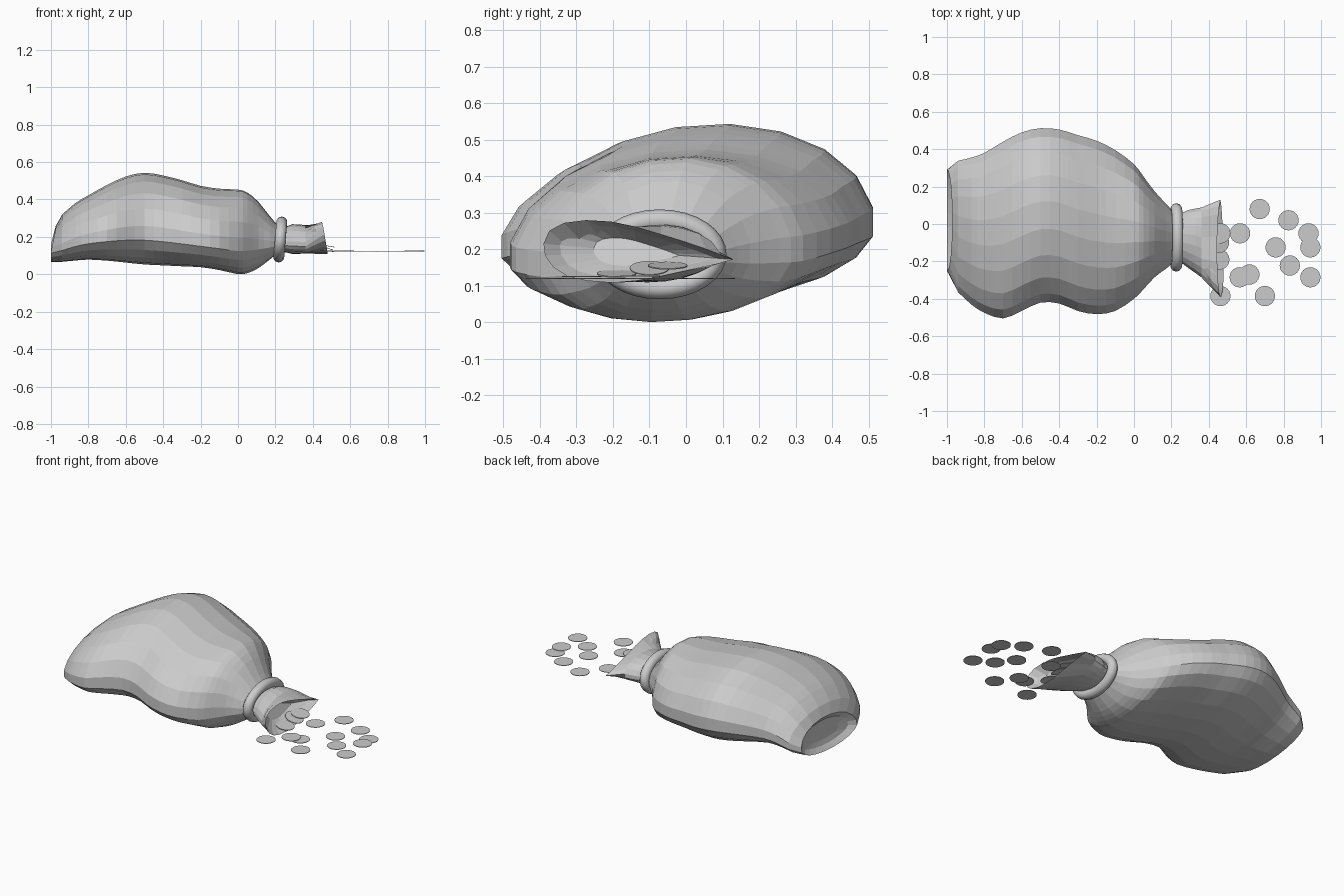
import bpy, bmesh, math
from mathutils import Matrix, Vector

if "Cube" in bpy.data.objects:
    bpy.data.objects.remove(bpy.data.objects["Cube"])

N = 20


def finish(bm, name, angle=None):
    bmesh.ops.recalc_face_normals(bm, faces=bm.faces)
    me = bpy.data.meshes.new(name)
    bm.to_mesh(me)
    bm.free()
    ob = bpy.data.objects.new(name, me)
    bpy.context.collection.objects.link(ob)
    if angle:
        bpy.ops.object.select_all(action='DESELECT')
        ob.select_set(True)
        bpy.context.view_layer.objects.active = ob
        bpy.ops.object.shade_smooth_by_angle(angle=math.radians(angle))
    return ob


def section(x, y0, y1, z0, z1, tilt=0, shear=0.03):
    # slumped oval: widest below the middle, slightly sheared
    shear *= (y1 - y0)
    zm = z0 + 0.38 * (z1 - z0)
    up = math.sqrt(max((z1 - zm) ** 2 - shear ** 2, 0))
    dn = math.sqrt(max((zm - z0) ** 2 - shear ** 2, 0))
    f = 1 / math.cos(math.pi / N)
    pts = []
    for k in range(N):
        a = 2 * math.pi * (k + 0.5) / N
        c, s = f * math.cos(a), f * math.sin(a)
        pts.append((x + tilt * max(s, 0), (y0 + y1) / 2 + (y1 - y0) / 2 * c,
                    zm + shear * c + (up if s > 0 else dn) * s))
    return pts


def smooth_stations(st):
    # Catmull-Rom: one extra station between each pair
    out = []
    for i in range(len(st) - 1):
        p0, p1, p2, p3 = st[max(i - 1, 0)], st[i], st[i + 1], st[min(i + 2, len(st) - 1)]
        out.append(p1)
        out.append(tuple((9 * (b + c) - a - d) / 16 for a, b, c, d in zip(p0, p1, p2, p3)))
    return out + [st[-1]]


# Sack body: x, y min, y max, z min, z max
stations = [
    (-0.94, -0.365, 0.338, 0.068, 0.318),
    (-0.87, -0.43, 0.355, 0.075, 0.378),
    (-0.80, -0.475, 0.38, 0.08, 0.42),
    (-0.70, -0.505, 0.44, 0.075, 0.475),
    (-0.60, -0.465, 0.49, 0.065, 0.52),
    (-0.50, -0.42, 0.512, 0.055, 0.54),
    (-0.40, -0.425, 0.505, 0.05, 0.525),
    (-0.30, -0.465, 0.475, 0.045, 0.50),
    (-0.20, -0.482, 0.445, 0.04, 0.47),
    (-0.10, -0.465, 0.395, 0.025, 0.455),
    (0.0, -0.40, 0.32, 0.003, 0.45),
    (0.05, -0.35, 0.255, 0.008, 0.435),
    (0.11, -0.285, 0.175, 0.035, 0.385),
    (0.17, -0.24, 0.11, 0.08, 0.31),
    (0.23, -0.20, 0.055, 0.12, 0.25),
    (0.29, -0.235, 0.075, 0.11, 0.267),
    (0.36, -0.285, 0.088, 0.112, 0.262),
]
# Dished base, from the centre out to the rim
base = [(-0.962, -0.12, 0.16, 0.12, 0.19, 0.01),
        (-0.972, -0.20, 0.24, 0.09, 0.235, 0.02),
        (-1.0, -0.25, 0.29, 0.066, 0.262, 0.028)]
# Pinched, flared mouth outline (y, z)
mouth = [(.13, .172), (.09, .187), (.03, .21), (-.05, .235), (-.14, .262),
         (-.22, .279), (-.31, .28), (-.37, .26), (-.39, .215), (-.385, .175),
         (-.35, .135), (-.29, .115), (-.2, .108), (-.12, .115),
         (-.03, .135), (.08, .158)]


def mouth_ring():
    pts = []
    for k in range(N):
        t = k / N * 16
        i, f = int(t), t - int(t)
        (ya, za), (yb, zb) = mouth[i], mouth[(i + 1) % 16]
        s = math.sin(2 * math.pi * k / N)
        pts.append((0.462 - 0.018 * s, ya + (yb - ya) * f, za + (zb - za) * f))
    return pts


rings = [section(*b) for b in base]
rings += [section(*s) for s in smooth_stations(stations)]
lip = mouth_ring()
rings.append(lip)
# Shallow inside of the mouth
for scale, dx in ((0.82, -0.04), (0.45, -0.085)):
    rings.append([(x + dx, -0.14 + (y + 0.14) * scale, 0.192 + (z - 0.192) * scale)
                  for x, y, z in lip])

bm = bmesh.new()
vr = [[bm.verts.new(p) for p in r] for r in rings]
for a, b in zip(vr, vr[1:]):
    for k in range(N):
        j = (k + 1) % N
        bm.faces.new((a[k], a[j], b[j], b[k]))
bm.faces.new(vr[0])
bm.faces.new(vr[-1])
finish(bm, "sack")

# Rope tie around the neck
bm = bmesh.new()
M, K, r = 32, 10, 0.03
loops = []
for i in range(M):
    a = 2 * math.pi * i / M
    c, s = math.cos(a), math.sin(a)
    loop = []
    for j in range(K):
        b = 2 * math.pi * j / K
        o = r * math.cos(b)
        loop.append(bm.verts.new((0.226 + 0.008 * s + r * math.sin(b),
                                  -0.072 + (0.153 + o) * c,
                                  0.186 + (0.093 + o) * s)))
    loops.append(loop)
for i in range(M):
    p, q = loops[i], loops[(i + 1) % M]
    for j in range(K):
        n = (j + 1) % K
        bm.faces.new((p[j], q[j], q[n], p[n]))
finish(bm, "rope_tie", 60)

# Spilled coins: x, y, z, tilt about y
coins = [
    (.672, .08, .12, 0), (.826, .02, .12, 0), (.567, -.05, .12, 0),
    (.933, -.05, .12, 0), (.757, -.125, .12, 0), (.943, -.125, .126, 0),
    (.833, -.222, .12, 0), (.943, -.285, .12, 0), (.617, -.27, .12, 0),
    (.565, -.285, .125, 0), (.70, -.385, .12, 0), (.462, -.385, .12, 0),
    (.457, -.19, .133, 10), (.457, -.10, .148, 20), (.462, -.05, .155, 10),
]
for i, (x, y, z, tilt) in enumerate(coins):
    bm = bmesh.new()
    mat = Matrix.Translation(Vector((x, y, z))) @ Matrix.Rotation(math.radians(tilt), 4, 'Y')
    bmesh.ops.create_cone(bm, cap_ends=True, segments=24, radius1=0.054,
                          radius2=0.054, depth=0.003, matrix=mat)
    finish(bm, f"coin_{i + 1}", 30)
